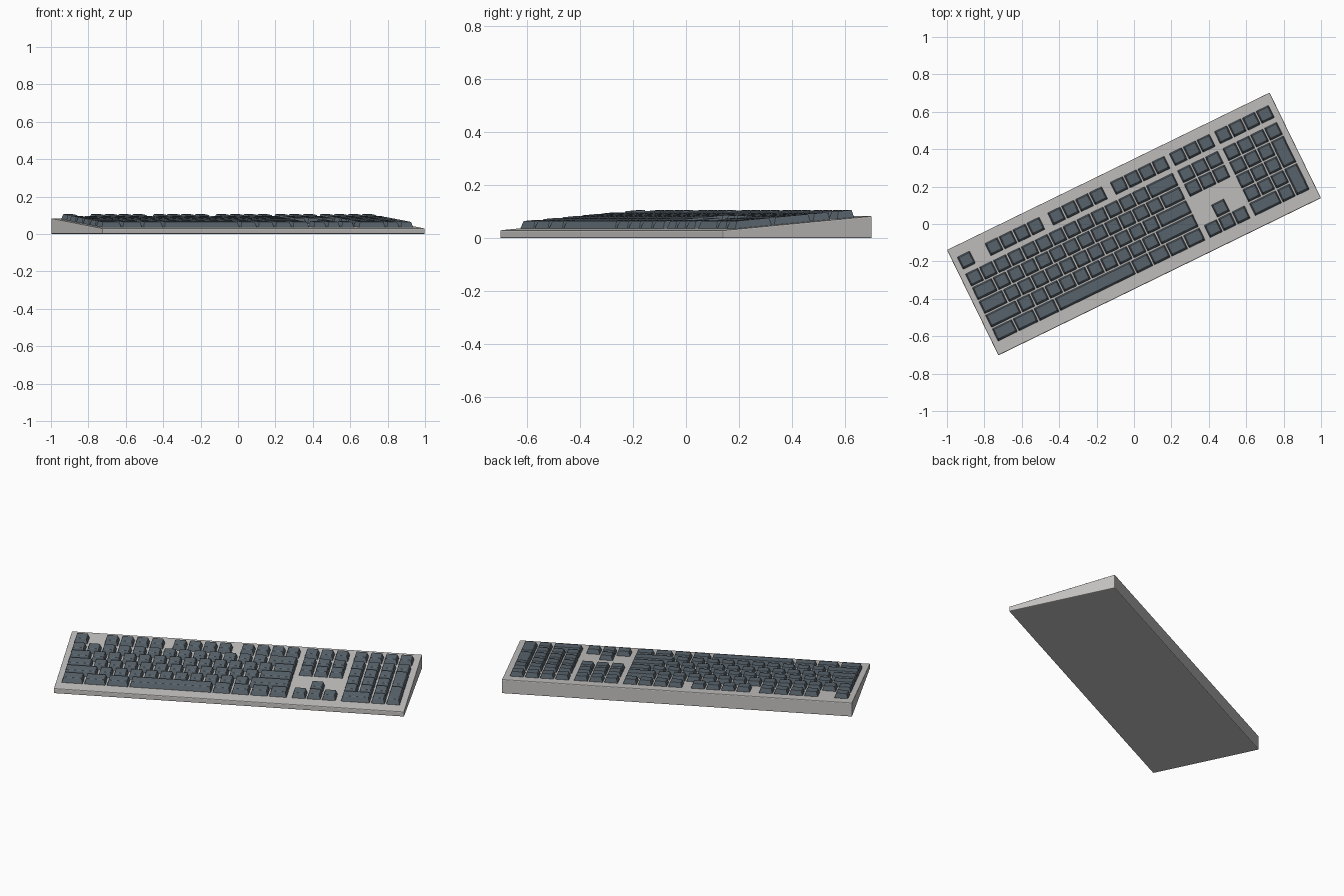
import bpy, bmesh, math

cube = bpy.data.objects.get("Cube")
if cube:
    bpy.data.objects.remove(cube)

ANGLE = math.radians(26)
LENGTH, DEPTH = 1.919, 0.627
FRONT_Z, BACK_Z = 0.03, 0.084
UNIT, ROW = 0.0827, 0.0815        # key pitch across and in depth
LEFT = -0.932                     # left edge of the key field
NUMBER_ROW, FUNCTION_ROW = 0.118, 0.219
KEY_HEIGHT = 0.028


def material(name, rgb):
    m = bpy.data.materials.new(name)
    m.use_nodes = True
    m.diffuse_color = (*rgb, 1)
    bsdf = m.node_tree.nodes["Principled BSDF"]
    bsdf.inputs["Base Color"].default_value = (*rgb, 1)
    bsdf.inputs["Roughness"].default_value = 0.6
    return m


case_grey = material("case warm grey", (0.56, 0.55, 0.54))
key_slate = material("key slate grey", (0.105, 0.135, 0.16))


def deck(y):
    """Height of the sloping top of the case."""
    return FRONT_Z + (BACK_Z - FRONT_Z) * (y / DEPTH + 0.5)


def finish(name, bm, mat, bevel, segments):
    bmesh.ops.recalc_face_normals(bm, faces=bm.faces)
    mesh = bpy.data.meshes.new(name)
    bm.to_mesh(mesh)
    bm.free()
    mesh.materials.append(mat)
    ob = bpy.data.objects.new(name, mesh)
    bpy.context.collection.objects.link(ob)
    ob.rotation_euler.z = ANGLE
    mod = ob.modifiers.new("soft edges", "BEVEL")
    mod.width, mod.segments = bevel, segments
    mod.limit_method = "ANGLE"
    return ob


def loft(bm, lower, upper):
    """Closed solid between two four-cornered loops."""
    a = [bm.verts.new(p) for p in lower]
    b = [bm.verts.new(p) for p in upper]
    bm.faces.new(a)
    bm.faces.new(b)
    for i in range(4):
        j = (i + 1) % 4
        bm.faces.new((a[i], a[j], b[j], b[i]))


def rectangle(cx, cy, w, d, lift):
    corners = [(-1, -1), (1, -1), (1, 1), (-1, 1)]
    points = [(cx + sx * w / 2, cy + sy * d / 2) for sx, sy in corners]
    return [(x, y, deck(y) + lift) for x, y in points]


def add_key(bm, start, y, width=1, rows=1):
    """Tapered cap; start and width are in key units, y is the centre."""
    x = LEFT + (start + width / 2) * UNIT
    w, d = width * UNIT - 0.007, rows * ROW - 0.007
    loft(bm, rectangle(x, y, w, d, -0.002),
         rectangle(x, y + 0.002, w - 0.018, d - 0.018, KEY_HEIGHT))


def row_y(r):
    return NUMBER_ROW - r * ROW


def key_group(name, keys):
    bm = bmesh.new()
    for key in keys:
        add_key(bm, *key)
    finish(name, bm, key_slate, 0.003, 2)


# Wedge-shaped case
bm = bmesh.new()
top = rectangle(0, 0, LENGTH, DEPTH, 0)
loft(bm, [(x, y, 0) for x, y, z in top], top)
finish("case", bm, case_grey, 0.005, 2)

# Function row in blocks
starts = [0]
for first, count in ((2, 4), (6.5, 4), (11, 4), (15.25, 3), (18.5, 4)):
    starts += [first + i for i in range(count)]
key_group("function_keys", [(s, FUNCTION_ROW) for s in starts])

# Main typing block, described by key widths row by row
rows = [
    [1] * 13 + [2],
    [1.5] + [1] * 12 + [1.5],
    [1.75] + [1] * 11 + [2.25],
    [2.25] + [1] * 10 + [2.75],
    [1.5] * 3 + [5.5] + [1.25] * 4,
]
keys = []
for r, widths in enumerate(rows):
    start = 0
    for w in widths:
        keys.append((start, row_y(r), w))
        start += w
key_group("typing_keys", keys)

# Navigation and arrow keys
key_group("navigation_keys",
          [(15.25 + i, row_y(r)) for r in range(2) for i in range(3)])
key_group("arrow_keys",
          [(16.25, row_y(3))] + [(15.25 + i, row_y(4)) for i in range(3)])

# Number pad with two tall keys and one wide key
pad = [(18.5 + i, row_y(r)) for r in range(4) for i in range(3)]
pad += [(21.5, row_y(0)), (21.5, row_y(1.5), 1, 2), (21.5, row_y(3.5), 1, 2)]
pad += [(18.5, row_y(4), 2), (20.5, row_y(4))]
key_group("number_pad_keys", pad)
